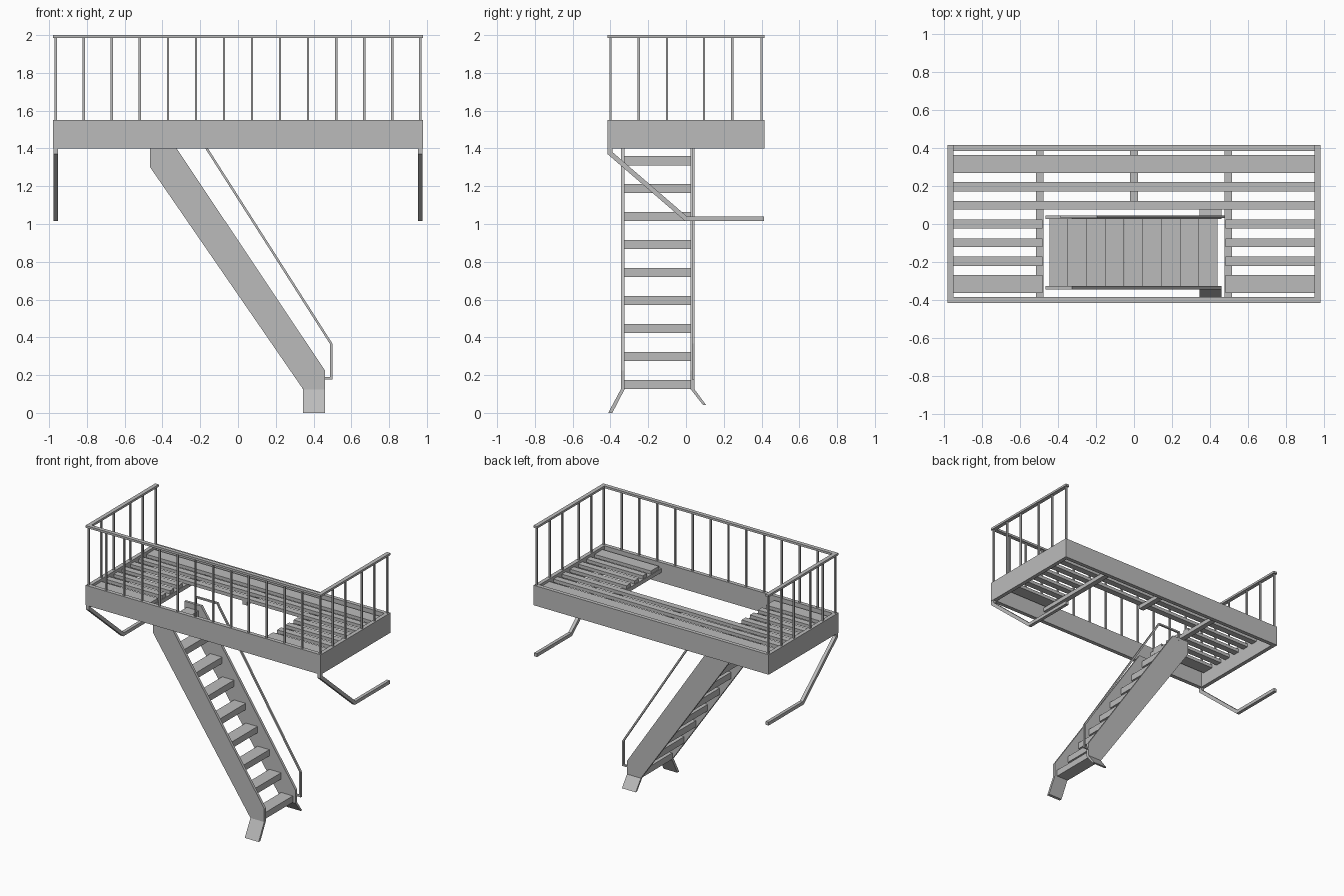
import bpy, bmesh
from mathutils import Vector

if "Cube" in bpy.data.objects:
    bpy.data.objects.remove(bpy.data.objects["Cube"], do_unlink=True)

steel = bpy.data.materials.new("grey_steel")
steel.use_nodes = True
GREY = (0.5, 0.5, 0.5, 1)
steel.diffuse_color = GREY
steel.node_tree.nodes["Principled BSDF"].inputs["Base Color"].default_value = GREY


def finish(name, bm):
    bmesh.ops.recalc_face_normals(bm, faces=bm.faces)
    mesh = bpy.data.meshes.new(name)
    bm.to_mesh(mesh)
    bm.free()
    mesh.materials.append(steel)
    obj = bpy.data.objects.new(name, mesh)
    bpy.context.collection.objects.link(obj)
    return obj


def boxes(name, spans):
    """One object of boxes, each given as x, y and z ranges."""
    bm = bmesh.new()
    for span in spans:
        verts = bmesh.ops.create_cube(bm, size=1)["verts"]
        for v in verts:
            v.co = [(lo + hi) / 2 + c * (hi - lo) for c, (lo, hi) in zip(v.co, span)]
    return finish(name, bm)


def plate(name, outline, axis, lo, hi):
    """Extrude a 2D outline along x (outline in y, z) or y (outline in x, z)."""
    bm = bmesh.new()
    place = (lambda a, b: (lo, a, b)) if axis == "x" else (lambda a, b: (a, lo, b))
    face = bm.faces.new([bm.verts.new(place(*p)) for p in outline])
    moved = bmesh.ops.extrude_face_region(bm, geom=[face])["geom"]
    shift = Vector((hi - lo, 0, 0)) if axis == "x" else Vector((0, hi - lo, 0))
    bmesh.ops.translate(bm, vec=shift, verts=[v for v in moved if isinstance(v, bmesh.types.BMVert)])
    return finish(name, bm)


def strip(path, width):
    """Mitred outline of constant width around a 2D path."""
    pts = [Vector(p) for p in path]
    dirs = [(b - a).normalized() for a, b in zip(pts, pts[1:])]
    sides = [[], []]
    for i, p in enumerate(pts):
        d0, d1 = dirs[max(i - 1, 0)], dirs[min(i, len(dirs) - 1)]
        n0, n1 = Vector((-d0.y, d0.x)), Vector((-d1.y, d1.x))
        miter = (n0 + n1).normalized()
        off = miter * (width / 2 / miter.dot(n0))
        sides[0].append(p + off)
        sides[1].append(p - off)
    return [tuple(p) for p in sides[0] + sides[1][::-1]]


# Platform frame
X, Y, T = 0.98, 0.415, 0.03
BASE, DECK, TOP = 1.40, 1.55, 2.0
boxes("platform_frame",
      [((-X, X), (s * Y - T * (s > 0), s * Y + T * (s < 0)), (BASE, DECK)) for s in (-1, 1)] +
      [((s * X - T * (s > 0), s * X + T * (s < 0)), (T - Y, Y - T), (BASE, DECK)) for s in (-1, 1)])

# Deck slats, leaving the stair opening at the front
slats = [(-0.363, -0.268), (-0.22, -0.172), (-0.122, -0.075), (-0.024, 0.024),
         (0.075, 0.122), (0.172, 0.22), (0.268, 0.363)]
spans = []
for row in slats:
    if row[0] > 0.05:
        spans.append(((T - X, X - T), row, (1.505, 1.53)))
    else:
        spans += [((T - X, -0.48), row, (1.505, 1.53)), ((0.48, X - T), row, (1.505, 1.53))]
boxes("deck_slats", spans)

# Joists under the slats
boxes("deck_joists", [((x - 0.02, x + 0.02), (y, Y - T), (1.475, 1.505))
                      for x, y in ((-0.495, T - Y), (0, 0.08), (0.495, T - Y))])

# Handrail on the front and both ends, with balusters
boxes("top_rail", [((-X, X), (-Y, T - Y), (TOP - 0.016, TOP))] +
      [((s * (X - T / 2) - T / 2, s * (X - T / 2) + T / 2), (T - Y, Y), (TOP - 0.016, TOP))
       for s in (-1, 1)])
post_x, post_y = X - T / 2, Y - T / 2
posts = [(-post_x + i * 2 * post_x / 13, -post_y) for i in range(14)]
posts += [(s * post_x, y) for s in (-1, 1) for y in (-0.25, -0.1, 0.095, 0.245, post_y)]
boxes("balusters", [((x - 0.006, x + 0.006), (y - 0.006, y + 0.006), (DECK, TOP - 0.016))
                    for x, y in posts])

# Bent wall brackets below each end
bracket = [(-0.402, BASE), (-0.402, 1.375), (0, 1.028), (0.412, 1.028)]
for side, x in (("right", -0.965), ("left", 0.965)):
    plate(side + "_bracket", strip(bracket, 0.025), "x", x - 0.0125, x + 0.0125)

# Stair stringers
stringer = [(-0.465, BASE), (-0.325, BASE), (0.46, 0.225), (0.46, 0.125),
            (0.345, 0.125), (-0.465, 1.30)]
plate("front_stringer", stringer, "y", -0.345, -0.325)
plate("back_stringer", stringer, "y", 0.025, 0.045)

# Splayed feet
plate("front_foot", [(-0.345, 0.125), (-0.325, 0.125), (-0.39, 0), (-0.412, 0)], "x", 0.345, 0.46)
plate("back_foot", [(0.025, 0.125), (0.045, 0.125), (0.106, 0.042), (0.09, 0.042)], "x", 0.345, 0.46)

# Treads
boxes("treads", [((0.342 - i * 0.0983, 0.44 - i * 0.0983), (-0.325, 0.025),
                  (0.127 + i * 0.148, 0.175 + i * 0.148)) for i in range(9)])

# Stair handrail on the back stringer
rail = [(-0.38, 1.38), (-0.38, 1.45), (-0.198, 1.45), (0.494, 0.365), (0.494, 0.183), (0.45, 0.183)]
plate("stair_handrail", strip(rail, 0.012), "y", 0.032, 0.046)
